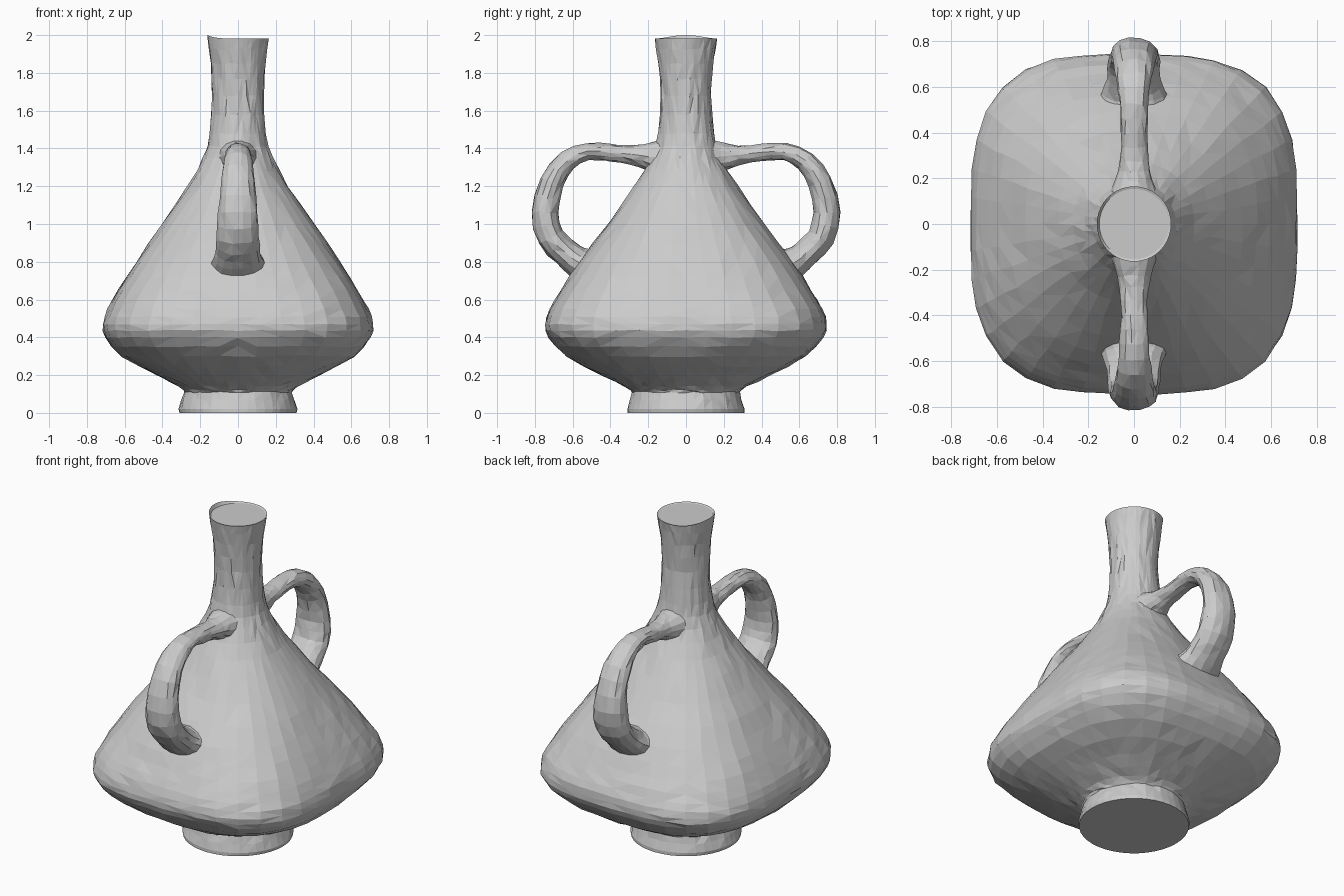
import bpy, bmesh, math, random
from mathutils import Vector

random.seed(4)
cube = bpy.data.objects.get("Cube")
if cube:
    bpy.data.objects.remove(cube, do_unlink=True)

clay = bpy.data.materials.new("grey clay")
clay.use_nodes = True
clay.diffuse_color = (0.6, 0.6, 0.6, 1)
clay.node_tree.nodes["Principled BSDF"].inputs["Base Color"].default_value = (0.6, 0.6, 0.6, 1)


def loft(name, rings, jitter):
    """Skin a list of point rings, cap both ends, facet by hand-like jitter."""
    bm = bmesh.new()
    loops = [[bm.verts.new(p) for p in ring] for ring in rings]
    for a, b in zip(loops, loops[1:]):
        for i in range(len(a)):
            j = (i + 1) % len(a)
            bm.faces.new((a[i], a[j], b[j], b[i]))
    bm.faces.new(loops[0][::-1])
    bm.faces.new(loops[-1])
    for loop in loops[2:-2]:
        for v in loop:
            v.co += Vector([random.uniform(-jitter, jitter) for _ in range(3)])
    bmesh.ops.recalc_face_normals(bm, faces=bm.faces)
    bmesh.ops.triangulate(bm, faces=[f for f in bm.faces if len(f.verts) == 4])
    mesh = bpy.data.meshes.new(name)
    bm.to_mesh(mesh)
    bm.free()
    mesh.materials.append(clay)
    obj = bpy.data.objects.new(name, mesh)
    bpy.context.collection.objects.link(obj)
    return obj


def refine(rows, steps):
    """Catmull-Rom interpolation through rows of values."""
    rows = [Vector(r) for r in rows]
    out = []
    for i in range(len(rows) - 1):
        p0, p1, p2 = rows[max(i - 1, 0)], rows[i], rows[i + 1]
        p3 = rows[min(i + 2, len(rows) - 1)]
        for s in range(steps):
            t = s / steps
            out.append(0.5 * (2 * p1 + (p2 - p0) * t + (2 * p0 - 5 * p1 + 4 * p2 - p3) * t * t
                              + (3 * p1 - p0 - 3 * p2 + p3) * t ** 3))
    return out + [rows[-1]]


# Body: height, half width, half depth, squareness exponent
foot = [(0, .31, .31, 2), (.02, .315, .31, 2), (.07, .3, .295, 2)]
profile = [(.11, .285, .285, 2), (.14, .315, .325, 2.1), (.2, .43, .45, 2.4),
           (.3, .615, .63, 2.9), (.4, .7, .725, 3.2), (.47, .715, .745, 3.2),
           (.55, .69, .72, 3.1), (.65, .635, .66, 3), (.8, .54, .57, 2.7),
           (1, .405, .415, 2.4), (1.2, .265, .275, 2.2), (1.35, .185, .185, 2),
           (1.48, .148, .148, 2), (1.68, .136, .132, 2), (1.85, .145, .145, 2),
           (1.982, .163, .165, 2)]
SEGMENTS = 40


def body_ring(z, rx, ry, n, tilt=0):
    ring = []
    for i in range(SEGMENTS):
        a = math.tau * i / SEGMENTS
        c, s = math.cos(a), math.sin(a)
        r = (abs(c) ** n + abs(s) ** n) ** (-1 / n)
        lift = tilt * max(0, -c) ** 4
        ring.append((rx * r * c, ry * r * s, z + lift))
    return ring


rings = [body_ring(*row) for row in foot + refine(profile, 2)[:-1]]
rings.append(body_ring(1.982, .163, .165, 2, .018))
rings.append(body_ring(1.978, .152, .154, 2))
loft("vase_body", rings, .004)

# Handles: distance out, height, half thickness, half width
path = [(.1, 1.35, .11, .12), (.19, 1.355, .078, .085), (.28, 1.365, .052, .062),
        (.4, 1.378, .046, .058), (.52, 1.383, .046, .062), (.63, 1.335, .055, .075),
        (.71, 1.22, .065, .09), (.745, 1.06, .073, .105), (.715, .93, .073, .113),
        (.64, .85, .075, .118), (.57, .795, .085, .14), (.47, .76, .11, .17)]


def handle(name, side):
    rows = refine(path, 2)
    rings = []
    for i, (d, z, thick, wide) in enumerate(rows):
        before, after = rows[max(i - 1, 0)], rows[min(i + 1, len(rows) - 1)]
        tangent = Vector((after[0] - before[0], after[1] - before[1])).normalized()
        ring = []
        for k in range(14):
            a = math.tau * k / 14
            t = thick * math.sin(a)
            ring.append((wide * math.cos(a), side * (d - tangent.y * t), z + tangent.x * t))
        rings.append(ring)
    loft(name, rings, .004)


handle("front_handle", -1)
handle("back_handle", 1)
